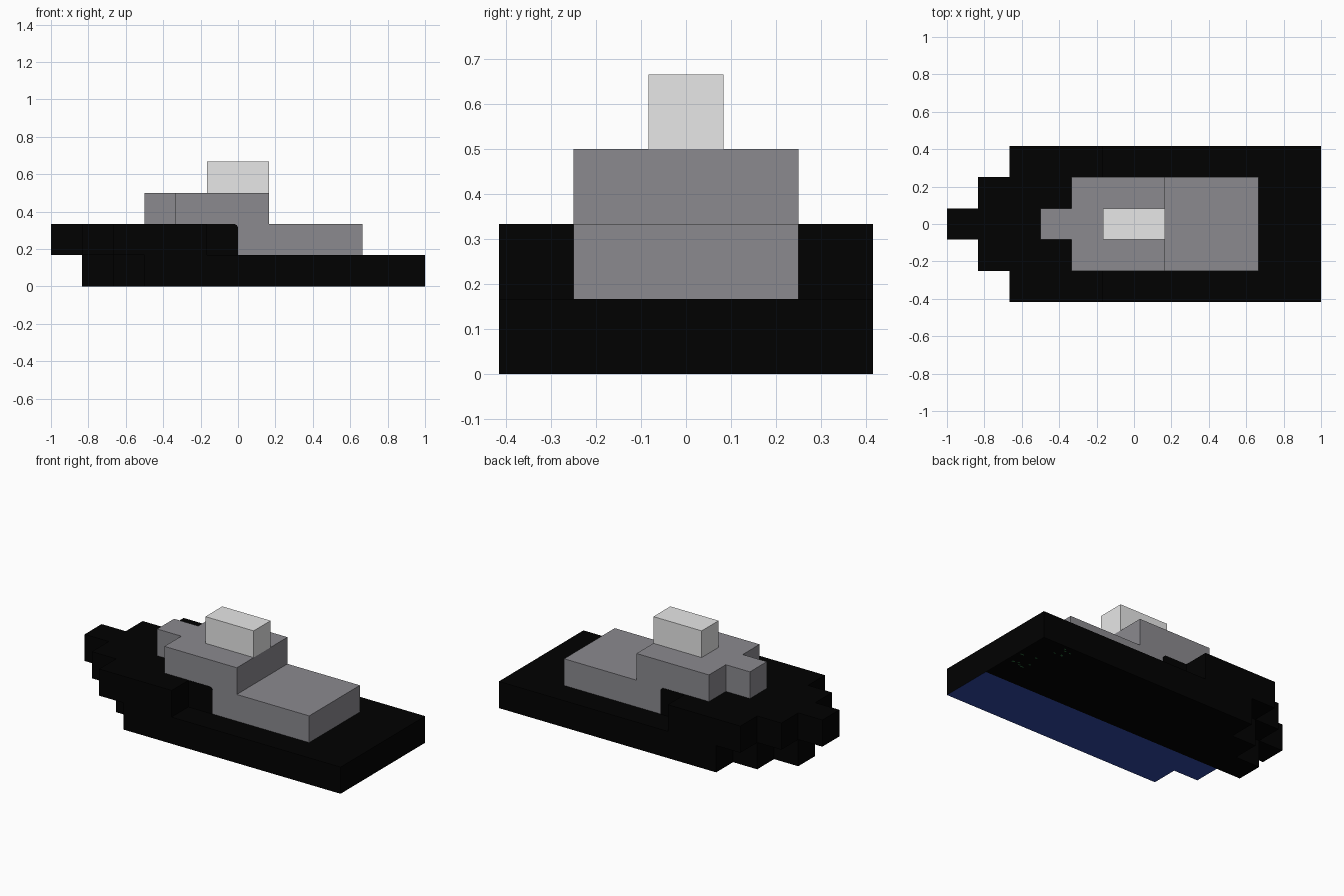
import bpy, bmesh, math, random

if "Cube" in bpy.data.objects:
    bpy.data.objects.remove(bpy.data.objects["Cube"])

U = 1 / 6  # one block


def material(name, rgb):
    m = bpy.data.materials.new(name)
    m.diffuse_color = (*rgb, 1)
    m.use_nodes = True
    m.node_tree.nodes["Principled BSDF"].inputs["Base Color"].default_value = m.diffuse_color
    return m


BLACK = material("hull black", (0.0003, 0.0003, 0.0003))
GREY = material("cabin grey", (0.258, 0.254, 0.275))
LIGHT = material("light grey", (0.82, 0.82, 0.82))
BLUE = material("keel blue", (0.030, 0.065, 0.38))
GREEN = material("fleck green", (0.02, 0.15, 0.04))


def make_object(name, bm, *mats):
    bmesh.ops.recalc_face_normals(bm, faces=bm.faces[:])
    mesh = bpy.data.meshes.new(name)
    bm.to_mesh(mesh)
    bm.free()
    for m in mats:
        mesh.materials.append(m)
    ob = bpy.data.objects.new(name, mesh)
    bpy.context.collection.objects.link(ob)
    return ob


def extrude(points, offset):
    bm = bmesh.new()
    face = bm.faces.new([bm.verts.new(p) for p in points])
    res = bmesh.ops.extrude_face_region(bm, geom=[face], use_keep_orig=True)
    verts = [g for g in res["geom"] if isinstance(g, bmesh.types.BMVert)]
    bmesh.ops.translate(bm, verts=verts, vec=offset)
    bmesh.ops.recalc_face_normals(bm, faces=bm.faces[:])
    return bm


def stepped_layer(steps, x_end, z):
    """Symmetric layer one block high; steps = (start x, half width) from the bow, in blocks."""
    half = []
    for i, (x, w) in enumerate(steps):
        half.append((x, w))
        half.append((steps[i + 1][0] if i + 1 < len(steps) else x_end, w))
    outline = half + [(x, -w) for x, w in reversed(half)]
    return extrude([(x * U, y * U, z * U) for x, y in outline], (0, 0, U))


# Lower hull, with the underside split into blue and black strips
bm = stepped_layer([(-5, 0.5), (-4, 1.5), (-3, 2.5)], 6, 0)
bmesh.ops.bisect_plane(bm, geom=bm.verts[:] + bm.edges[:] + bm.faces[:],
                       plane_co=(0, -0.5 * U, 0), plane_no=(0, 1, 0), dist=1e-5)
bmesh.ops.recalc_face_normals(bm, faces=bm.faces[:])
for f in bm.faces:
    if f.normal.z < -0.5 and f.calc_center_median().y < -0.5 * U:
        f.material_index = 1
make_object("lower_hull", bm, BLACK, BLUE)

# Raised foredeck
make_object("foredeck", stepped_layer([(-6, 0.5), (-5, 1.5), (-4, 2.5)], -1, 1), BLACK)

# Cabin levels and funnel
make_object("lower_cabin", stepped_layer([(-1, 1.5)], 4, 1), GREY)
make_object("upper_cabin", stepped_layer([(-3, 0.5), (-2, 1.5)], 1, 2), GREY)
make_object("funnel", stepped_layer([(-1, 0.5)], 1, 3), LIGHT)

# Black painted panels with a rounded corner on both cabin sides
r = 0.022
for side, label in ((-1, "front"), (1, "back")):
    y = side * 1.5 * U
    pts = [(-U, y, U), (0, y, U)]
    for i in range(5):
        a = math.pi / 2 * i / 4
        pts.append((-r + r * math.cos(a), y, 2 * U - r + r * math.sin(a)))
    pts.append((-U, y, 2 * U))
    make_object(label + "_side_panel", extrude(pts, (0, side * 0.002, 0)), BLACK)

# Tiny green flecks under the stern, in two clusters
random.seed(4)
bm = bmesh.new()
for x0, x1, y0, y1, count in ((0.85, 0.98, 0.07, 0.22, 10), (0.73, 0.85, 0.31, 0.40, 6)):
    for _ in range(count):
        x, y = random.uniform(x0, x1), random.uniform(y0, y1)
        corners = ((x, y), (x, y + 0.008), (x + 0.014, y + 0.008), (x + 0.014, y))
        bm.faces.new([bm.verts.new((px, py, -0.0008)) for px, py in corners])
for f in bm.faces:
    f.normal_update()
    if f.normal.z > 0:
        f.normal_flip()
mesh = bpy.data.meshes.new("underside_flecks")
bm.to_mesh(mesh)
bm.free()
mesh.materials.append(GREEN)
bpy.context.collection.objects.link(bpy.data.objects.new("underside_flecks", mesh))
